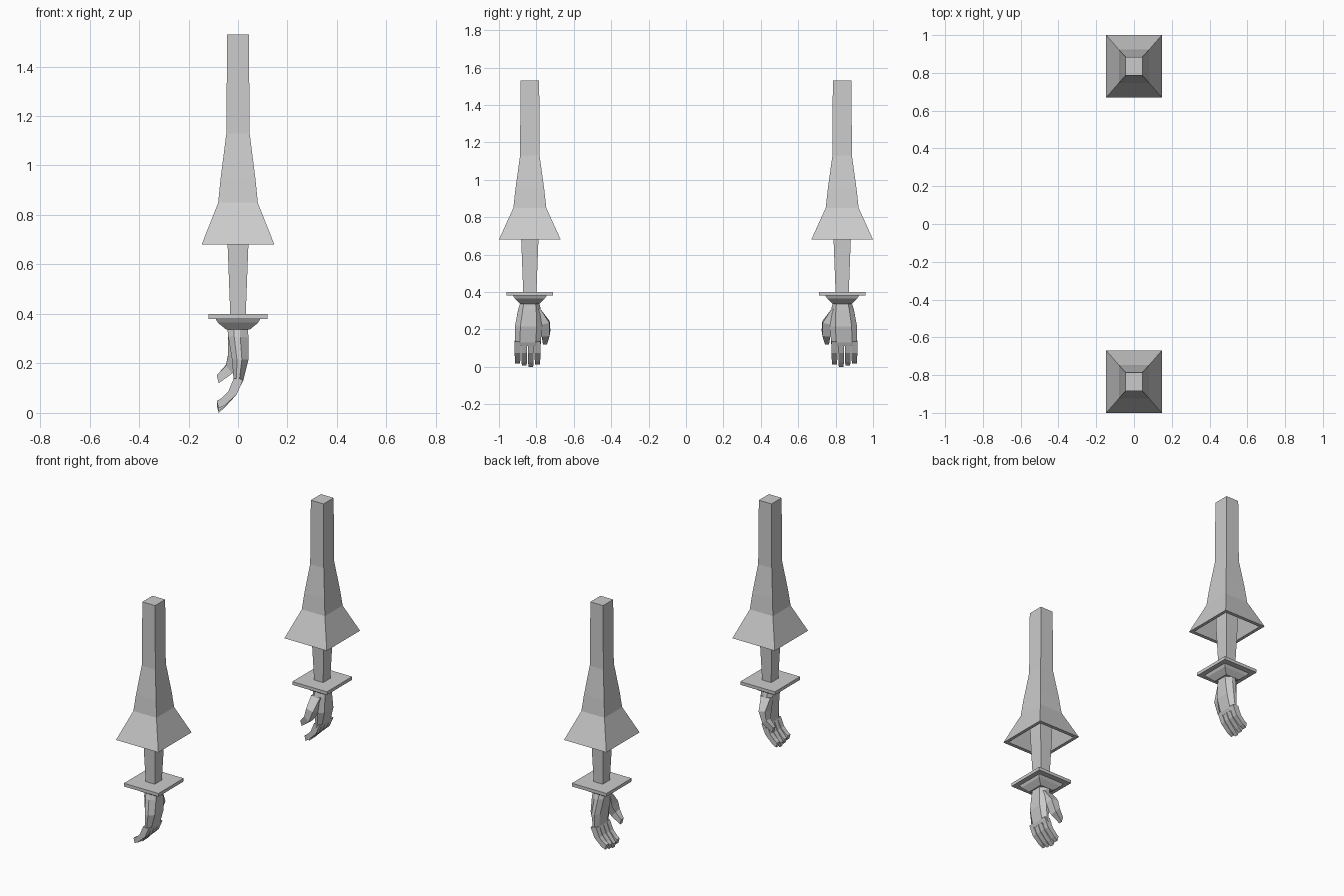
import bpy, bmesh
from mathutils import Vector

ARM_Y = -0.835  # centre line of the front arm; the other is mirrored

cloth = bpy.data.materials.new("plain grey")
cloth.diffuse_color = (0.6, 0.6, 0.6, 1)


def loft(name, rings):
    """Skin a list of equal-sized rings, cap both ends, mirror to the other arm."""
    bm = bmesh.new()
    loops = [[bm.verts.new((x, y + ARM_Y, z)) for x, y, z in r] for r in rings]
    n = len(loops[0])
    for a, b in zip(loops, loops[1:]):
        for i in range(n):
            j = (i + 1) % n
            bm.faces.new((a[i], a[j], b[j], b[i]))
    bm.faces.new(loops[0])
    bm.faces.new(loops[-1])
    bmesh.ops.recalc_face_normals(bm, faces=bm.faces)
    mesh = bpy.data.meshes.new(name)
    bm.to_mesh(mesh)
    bm.free()
    mesh.materials.append(cloth)
    ob = bpy.data.objects.new(name, mesh)
    bpy.context.collection.objects.link(ob)
    mod = ob.modifiers.new("Mirror", 'MIRROR')
    mod.use_axis = (False, True, False)
    mod.use_mirror_merge = False
    return ob


def rect(hx, hy, z):
    return [(-hx, -hy, z), (hx, -hy, z), (hx, hy, z), (-hx, hy, z)]


def slab(palm, back, y0, y1):
    """Four-sided ring across a finger: palm and back are (x, z)."""
    return [(palm[0], y0, palm[1]), (back[0], y0, back[1]),
            (back[0], y1, back[1]), (palm[0], y1, palm[1])]


def rounded(palm, back, y0, y1, c=0.2):
    """Eight-sided ring with cut corners, for the palm."""
    p, b = Vector((palm[0], 0, palm[1])), Vector((back[0], 0, back[1]))
    w = y1 - y0
    pts = [(0, c), (0.3, 0), (0.6, 0), (1, c), (1, 1 - c), (0.6, 1), (0.3, 1), (0, 1 - c)]
    out = []
    for t, s in pts:
        q = p.lerp(b, t)
        out.append((q.x, y0 + s * w, q.z))
    return out


# Flared hollow sleeve: down the outside, round the hem, up the inside
loft("sleeve", [rect(*r) for r in (
    (0.044, 0.050, 1.53), (0.047, 0.052, 1.13), (0.070, 0.077, 0.95),
    (0.080, 0.088, 0.85), (0.147, 0.165, 0.68),
    (0.127, 0.143, 0.68), (0.070, 0.078, 0.83))])

# Forearm
loft("forearm", [rect(0.045, 0.049, 0.84), rect(0.042, 0.046, 0.68),
                 rect(0.031, 0.035, 0.39)])

# Square cuff with stepped, tapering underside
loft("cuff", [rect(*r) for r in (
    (0.120, 0.125, 0.40), (0.120, 0.125, 0.38), (0.090, 0.090, 0.38),
    (0.082, 0.080, 0.365), (0.048, 0.052, 0.337))])

# Palm
loft("palm", [rounded(*r) for r in (
    ((-0.043, 0.345), (0.040, 0.345), -0.050, 0.050),
    ((-0.040, 0.310), (0.042, 0.305), -0.062, 0.058),
    ((-0.024, 0.215), (0.042, 0.215), -0.080, 0.066),
    ((-0.018, 0.135), (0.021, 0.130), -0.080, 0.059),
    ((-0.023, 0.115), (0.012, 0.112), -0.080, 0.058))])

# Four curled fingers
for i, drop in enumerate((0.018, 0.008, 0.0, 0.012)):
    y0 = -0.081 + i * 0.0355
    y1 = y0 + 0.031
    loft("finger_%d" % (i + 1), [
        slab((-0.017, 0.140), (0.021, 0.135), y0, y1),
        slab((-0.040, 0.085), (-0.005, 0.075), y0, y1),
        slab((-0.067, 0.050 + drop / 2), (-0.053, 0.022 + drop / 2), y0 + 0.001, y1 - 0.001),
        slab((-0.086, 0.030 + drop), (-0.078, drop), y0 + 0.003, y1 - 0.003)])

# Thumb on the inner side, reaching towards the palm side
loft("thumb", [
    [(-0.040, 0.025, 0.31), (0.025, 0.025, 0.31), (0.025, 0.056, 0.31), (-0.038, 0.054, 0.31)],
    [(-0.040, 0.045, 0.23), (0.020, 0.045, 0.22), (0.008, 0.104, 0.235), (-0.038, 0.106, 0.245)],
    [(-0.050, 0.066, 0.190), (-0.022, 0.064, 0.160), (-0.020, 0.106, 0.165), (-0.048, 0.110, 0.195)],
    [(-0.086, 0.070, 0.152), (-0.078, 0.070, 0.120), (-0.078, 0.092, 0.120), (-0.086, 0.094, 0.152)]])
